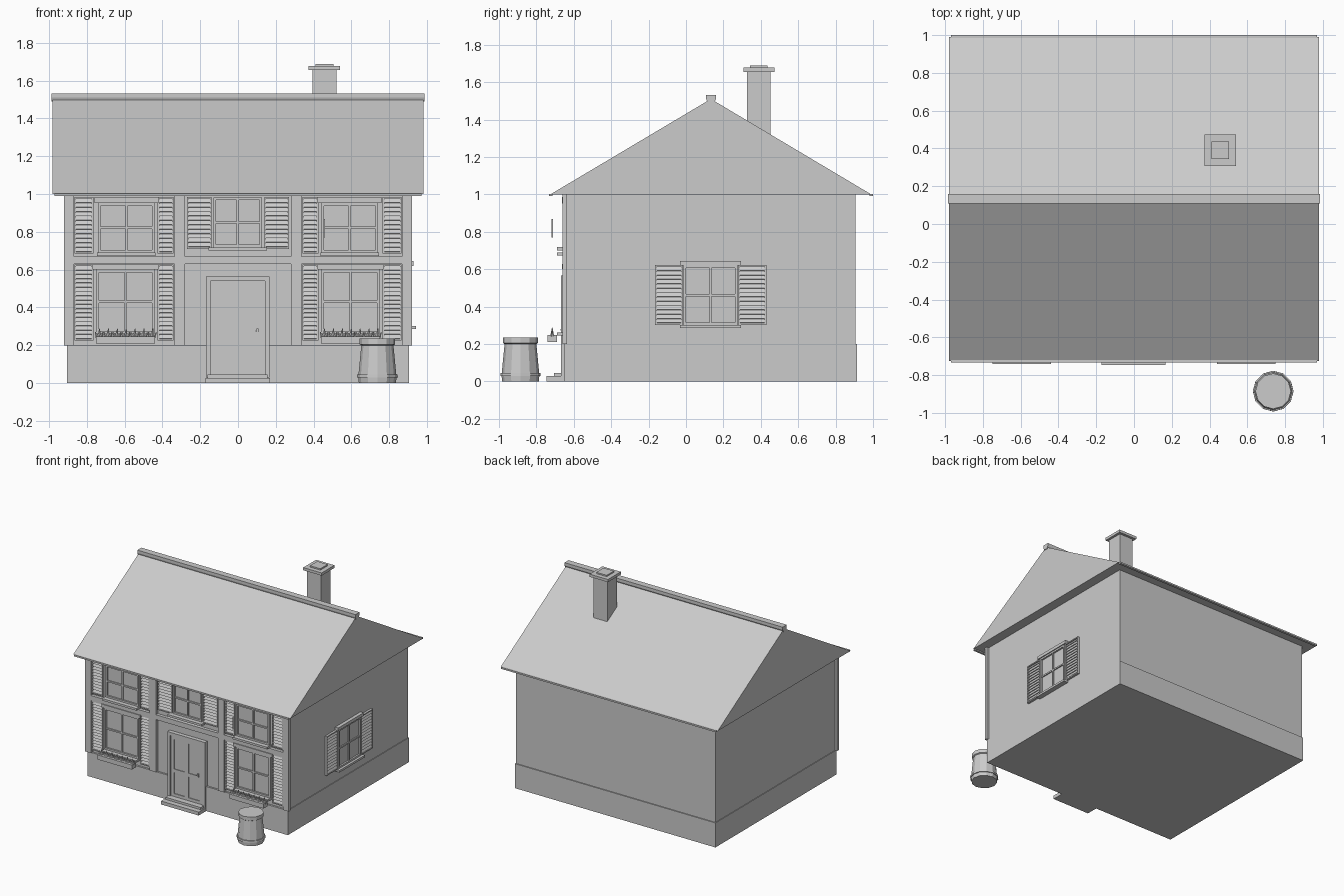
import bpy, bmesh, math
from mathutils import Matrix, Vector

if "Cube" in bpy.data.objects:
    bpy.data.objects.remove(bpy.data.objects["Cube"], do_unlink=True)

GREY = bpy.data.materials.new("plain_grey")
GREY.use_nodes = True
GREY.diffuse_color = (0.6, 0.6, 0.6, 1)
GREY.node_tree.nodes["Principled BSDF"].inputs["Base Color"].default_value = (0.6, 0.6, 0.6, 1)

# Wall frames: (across, outward, up) to world
WORLD = Matrix.Identity(4)
FRONT = Matrix.Translation((0, -0.635, 0)) @ Matrix.Diagonal((1, -1, 1, 1))
SIDE = Matrix(((0, 1, 0, 0.9), (1, 0, 0, 0), (0, 0, 1, 0), (0, 0, 0, 1)))


def finish(name, bm, frame=WORLD):
    bmesh.ops.transform(bm, matrix=frame, verts=bm.verts)
    bmesh.ops.recalc_face_normals(bm, faces=bm.faces)
    mesh = bpy.data.meshes.new(name)
    bm.to_mesh(mesh)
    bm.free()
    mesh.materials.append(GREY)
    obj = bpy.data.objects.new(name, mesh)
    bpy.context.collection.objects.link(obj)
    return obj


def box(bm, x, y, z, tilt=0):
    size = Vector((x[1] - x[0], y[1] - y[0], z[1] - z[0]))
    mid = Vector((x[0] + x[1], y[0] + y[1], z[0] + z[1])) / 2
    m = Matrix.Translation(mid) @ Matrix.Rotation(tilt, 4, 'X') @ Matrix.Diagonal((*size, 1))
    bmesh.ops.create_cube(bm, size=1, matrix=m)


def boxes(name, parts, frame=WORLD):
    bm = bmesh.new()
    for part in parts:
        box(bm, *part)
    return finish(name, bm, frame)


def prism(name, profile, half):
    """Extrude a (y, z) profile along x, centred."""
    bm = bmesh.new()
    face = bm.faces.new([bm.verts.new((-half, y, z)) for y, z in profile])
    ext = bmesh.ops.extrude_face_region(bm, geom=[face])["geom"]
    bmesh.ops.translate(bm, vec=(2 * half, 0, 0),
                        verts=[v for v in ext if isinstance(v, bmesh.types.BMVert)])
    return finish(name, bm)


def border(bm, x, z, w, d):
    """Rectangular frame of four bars."""
    box(bm, x, d, (z[1] - w, z[1]))
    box(bm, x, d, (z[0], z[0] + w))
    for a in (x[0], x[1] - w):
        box(bm, (a, a + w), d, (z[0] + w, z[1] - w))


def window(name, frame, x, z, cap, sill):
    mx, mz = sum(x) / 2, sum(z) / 2
    bm = bmesh.new()
    border(bm, x, z, 0.014, (0, 0.02))
    box(bm, (mx - 0.006, mx + 0.006), (0, 0.016), (z[0] + 0.014, z[1] - 0.014))
    box(bm, (x[0] + 0.014, x[1] - 0.014), (0, 0.015), (mz - 0.006, mz + 0.006))
    finish(name + "_frame", bm, frame)
    boxes(name + "_glass", [((x[0] + .01, x[1] - .01), (0, 0.006), (z[0] + .01, z[1] - .01))], frame)
    if cap:
        boxes(name + "_cap", [((x[0] - 0.02, x[1] + 0.02), (0, 0.028), (z[1], z[1] + cap))], frame)
    boxes(name + "_sill", [((x[0] - sill[0], x[1] + sill[0]), (0, sill[1]),
                            (z[0] - 0.017, z[0]))], frame)


def shutter(name, frame, x, z):
    bm = bmesh.new()
    border(bm, x, z, 0.009, (0, 0.018))
    box(bm, (x[0] + .005, x[1] - .005), (0, 0.004), (z[0] + .005, z[1] - .005))
    count = round((z[1] - z[0]) / 0.024)
    step = (z[1] - z[0] - 0.018) / count
    for i in range(count):
        c = z[0] + 0.009 + (i + 0.5) * step
        box(bm, (x[0] + 0.009, x[1] - 0.009), (0.008, 0.013), (c - 0.011, c + 0.011), 0.45)
    finish(name, bm, frame)


# House body
boxes("walls", [((-0.9, 0.9), (-0.635, 0.905), (0.19, 1.0))])
boxes("stone_base", [((-0.905, 0.905), (-0.65, 0.913), (0, 0.2))])

# Facade framing: posts and beams around six recessed bays
facade = [((-0.92, 0.92), (0, 0.025), (0.63, 0.67))]
for s in (-1, 1):
    for a, b in ((0.28, 0.335), (0.867, 0.92)):
        for z in ((0.2, 0.63), (0.67, 1.0)):
            facade.append((tuple(sorted((s * a, s * b))), (0, 0.025), z))
boxes("facade_framing", facade, FRONT)

# Roof, eaves and ridge
prism("roof", [(-0.725, 1.0), (0.99, 1.0), (0.133, 1.51)], 0.98)
boxes("eaves", [((-0.97, 0.97), (-0.732, -0.715), (0.99, 1.003)),
                ((-0.97, 0.97), (0.98, 1.0), (0.99, 1.003))])
prism("ridge_cap", [(0.115, 1.49), (0.15, 1.49), (0.16, 1.51), (0.16, 1.532),
                    (0.108, 1.532), (0.108, 1.51)], 0.985)

# Chimney: stack, cap and top
cx, cy = 0.457, 0.39
boxes("chimney", [((cx - r, cx + r), (cy - r, cy + r), z) for r, z in
                  ((0.063, (1.25, 1.655)), (0.083, (1.655, 1.677)), (0.047, (1.677, 1.688)))])

# Front side bays, mirrored
for s, side in ((-1, "right"), (1, "left")):
    def span(a, b):
        return tuple(sorted((s * a, s * b)))
    window("lower_window_" + side, FRONT, span(0.44, 0.75), (0.262, 0.6), 0.028, (0, 0.055))
    window("upper_window_" + side, FRONT, span(0.44, 0.74), (0.69, 0.952), 0.033, (0.005, 0.055))
    for part, a, b in (("inner", 0.34, 0.425), ("outer", 0.765, 0.865)):
        shutter(f"lower_shutter_{side}_{part}", FRONT, span(a, b), (0.225, 0.628))
        shutter(f"upper_shutter_{side}_{part}", FRONT, span(a, b), (0.685, 0.985))
    # Planter box with seedlings
    boxes("planter_" + side, [(span(0.44, 0.75), (0.055, 0.106), (0.21, 0.247))], FRONT)
    bm = bmesh.new()
    for i in range(7):
        u = s * (0.595 + (i - 3) * 0.047)
        for du, lean, h in ((0, 0.1, 0.045), (0.008, 0.5, 0.03), (-0.008, -0.4, 0.03)):
            m = (Matrix.Translation((u + du, 0.08, 0.243)) @ Matrix.Rotation(lean, 4, 'Y')
                 @ Matrix.Translation((0, 0, h / 2)))
            bmesh.ops.create_cone(bm, cap_ends=True, segments=5, radius1=0.011,
                                  radius2=0.002, depth=h, matrix=m)
    finish("seedlings_" + side, bm, FRONT)

# Centre bay window
window("centre_window", FRONT, (-0.13, 0.128), (0.718, 0.982), 0, (0.025, 0.055))
for side, x in (("right", (-0.27, -0.14)), ("left", (0.14, 0.27))):
    shutter("centre_shutter_" + side, FRONT, x, (0.71, 0.985))

# Side window
window("side_window", SIDE, (-0.013, 0.275), (0.302, 0.62), 0.025, (0.02, 0.04))
for part, y in (("front", (-0.165, -0.018)), ("back", (0.28, 0.43))):
    shutter("side_shutter_" + part, SIDE, y, (0.302, 0.622))

# Door with surround, raised rails, handle and steps
boxes("door_surround", [((-0.17, -0.145), (0, 0.032), (0.03, 0.565)),
                        ((0.142, 0.167), (0, 0.032), (0.03, 0.565)),
                        ((-0.145, 0.142), (0, 0.032), (0.54, 0.565))], FRONT)
boxes("door", [((-0.145, 0.142), (0, 0.018), (0.03, 0.54))], FRONT)
bm = bmesh.new()
border(bm, (-0.145, 0.142), (0.04, 0.54), 0.03, (0.01, 0.024))
box(bm, (-0.015, 0.015), (0.01, 0.024), (0.07, 0.51))
box(bm, (-0.115, 0.112), (0.01, 0.0235), (0.24, 0.27))
finish("door_rails", bm, FRONT)
boxes("door_handle", [((0.098, 0.108), (0.02, 0.03), (0.262, 0.29)),
                      ((0.092, 0.108), (0.028, 0.036), (0.273, 0.279))], FRONT)
boxes("door_steps", [((-0.172, 0.168), (0, 0.112), (0, 0.028)),
                     ((-0.16, 0.157), (0, 0.07), (0.028, 0.046))], FRONT)

# Slim hanging rod by the upper window
boxes("hanging_rod", [((0.452, 0.46), (0.077, 0.083), (0.77, 0.868))], FRONT)

# Barrel: lathed rings with a lower hoop and a lid
bm = bmesh.new()
rings = [(0.098, 0), (0.101, 0.03), (0.108, 0.03), (0.107, 0.046), (0.1, 0.046),
         (0.085, 0.2), (0.094, 0.205), (0.094, 0.235)]
loops = []
for r, z in rings:
    loops.append([bm.verts.new((0.737 + r * math.cos(a), -0.885 + r * math.sin(a), z))
                  for a in (i * math.tau / 12 for i in range(12))])
for low, high in zip(loops, loops[1:]):
    for i in range(12):
        j = (i + 1) % 12
        bm.faces.new((low[i], low[j], high[j], high[i]))
bm.faces.new(loops[0])
bm.faces.new(loops[-1])
finish("barrel", bm)
